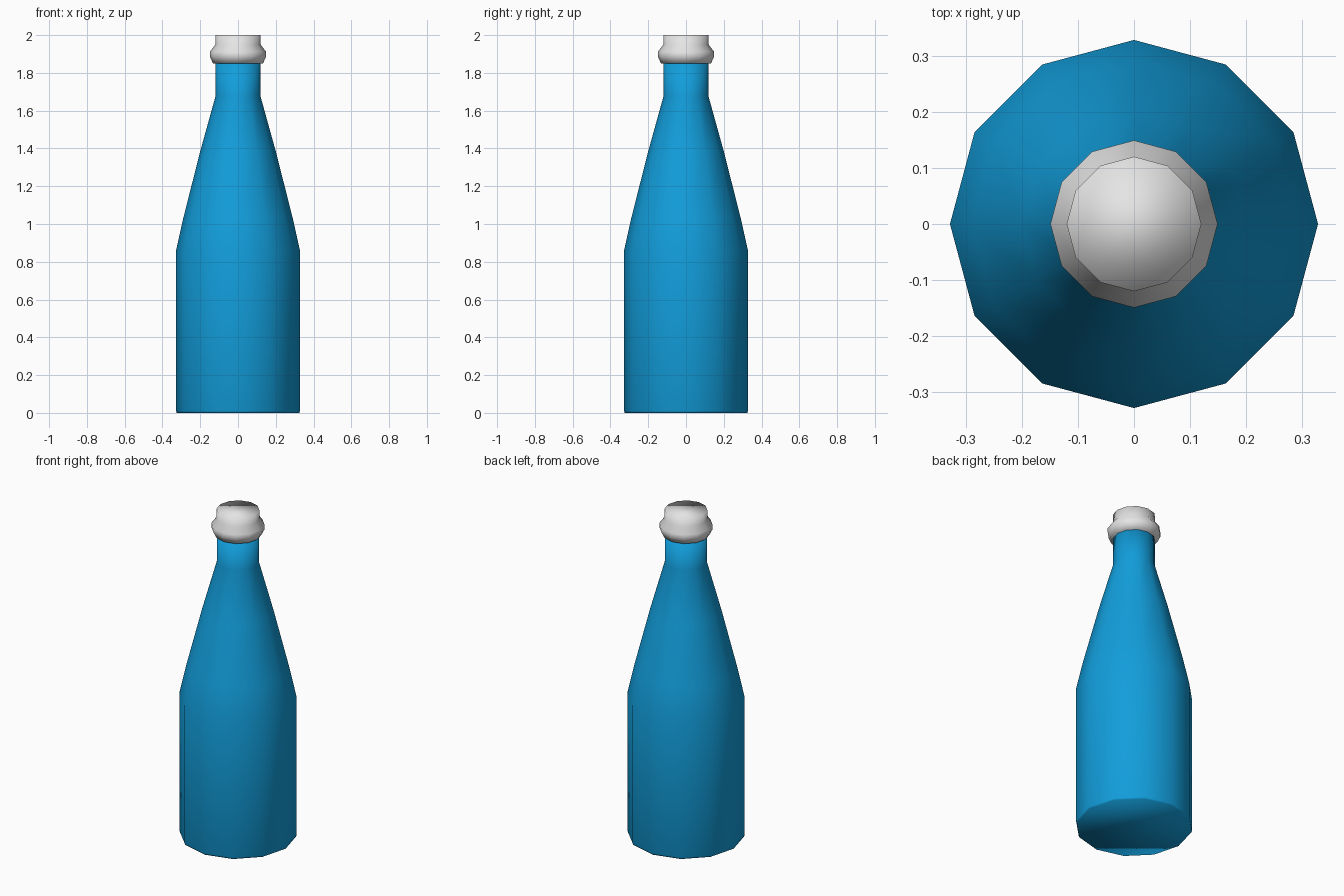
import bpy, bmesh, math

if "Cube" in bpy.data.objects:
    bpy.data.objects.remove(bpy.data.objects["Cube"])

SIDES = 12


def material(name, color):
    m = bpy.data.materials.new(name)
    m.diffuse_color = (*color, 1)
    m.use_nodes = True
    m.node_tree.nodes["Principled BSDF"].inputs["Base Color"].default_value = m.diffuse_color
    return m


def lathe(name, profile, mat):
    """Spin a (radius, z) profile into a closed, smooth-shaded 12-sided solid."""
    bm = bmesh.new()
    rings = []
    for r, z in profile:
        rings.append([bm.verts.new((r * math.cos(2 * math.pi * i / SIDES),
                                    r * math.sin(2 * math.pi * i / SIDES), z))
                      for i in range(SIDES)])
    for lo, hi in zip(rings, rings[1:]):
        for i in range(SIDES):
            j = (i + 1) % SIDES
            bm.faces.new((lo[i], lo[j], hi[j], hi[i]))
    bm.faces.new(rings[0][::-1])
    bm.faces.new(rings[-1])
    for f in bm.faces:
        f.smooth = True
    mesh = bpy.data.meshes.new(name)
    bm.to_mesh(mesh)
    bm.free()
    mesh.materials.append(mat)
    obj = bpy.data.objects.new(name, mesh)
    bpy.context.collection.objects.link(obj)
    return obj


blue = material("bottle blue", (0.006, 0.34, 0.71))
white = material("cap white", (0.78, 0.78, 0.78))

# Glass body: straight base, sloped shoulder, narrow neck
lathe("bottle_body", [(0.324, 0), (0.328, 0.01), (0.328, 0.86), (0.29, 1.03),
                      (0.2, 1.385), (0.118, 1.68), (0.118, 1.85)], blue)

# Cap: bulging collar with a straight top
lathe("bottle_cap", [(0.132, 1.85), (0.149, 1.885), (0.149, 1.912),
                     (0.12, 1.95), (0.12, 2.0)], white)
